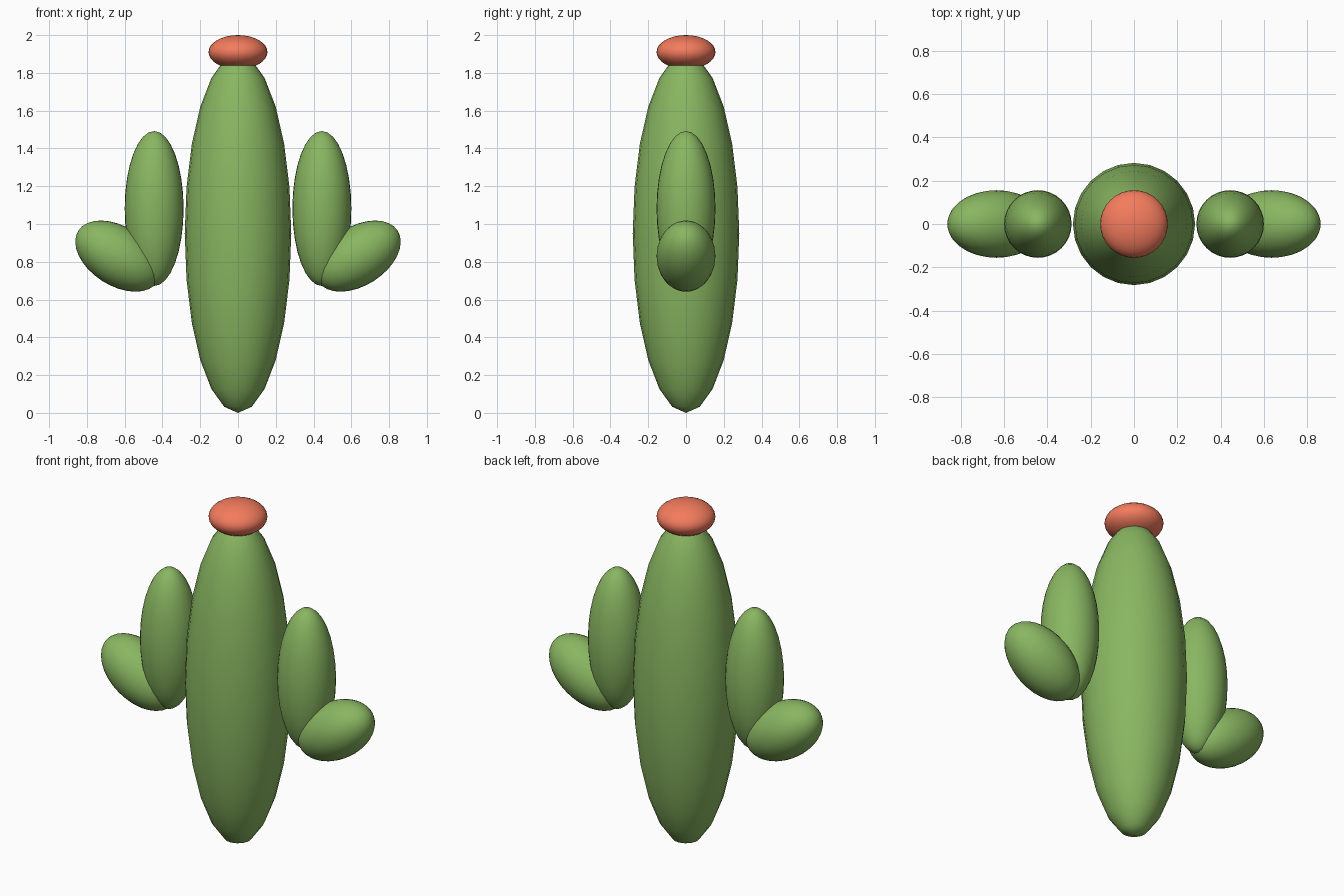
import bpy

if "Cube" in bpy.data.objects:
    bpy.data.objects.remove(bpy.data.objects["Cube"])


def material(name, rgb):
    mat = bpy.data.materials.new(name)
    mat.diffuse_color = (*rgb, 1)
    mat.use_nodes = True
    mat.node_tree.nodes["Principled BSDF"].inputs["Base Color"].default_value = mat.diffuse_color
    return mat


green = material("cactus_green", (0.25, 0.47, 0.12))
coral = material("flower_coral", (0.9, 0.2, 0.11))


def ellipsoid(name, centre, radii, mat, tilt=0.0, segments=32, rings=16):
    bpy.ops.mesh.primitive_uv_sphere_add(
        segments=segments, ring_count=rings, radius=1, location=centre, rotation=(0, tilt, 0))
    ob = bpy.context.object
    ob.name = name
    ob.scale = radii
    ob.data.materials.append(mat)
    bpy.ops.object.shade_smooth()
    return ob


# Main trunk and the flower sitting on its tip
ellipsoid("trunk", (0, 0, 0.95), (0.282, 0.282, 0.95), green, segments=24, rings=12)
ellipsoid("flower", (0, 0, 1.91), (0.156, 0.156, 0.09), coral)

# Upright arm and leaning outer lobe on each side
for side, s in (("right", 1), ("left", -1)):
    ellipsoid(f"{side}_arm", (s * 0.444, 0, 1.082), (0.156, 0.156, 0.41), green)
    ellipsoid(f"{side}_outer_lobe", (s * 0.635, 0, 0.83), (0.156, 0.156, 0.25), green, tilt=s * 1.0)
